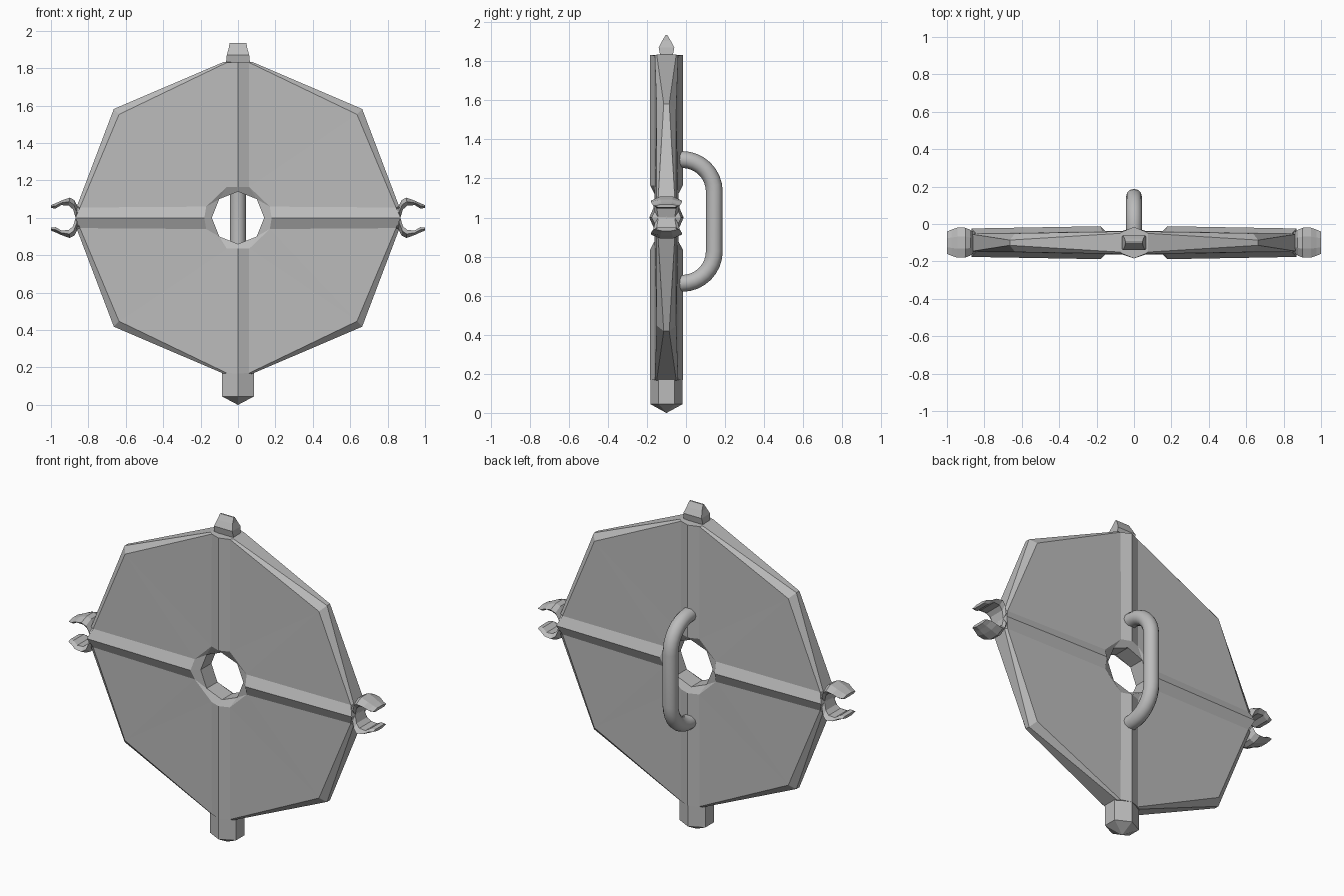
import bpy, bmesh, math
from mathutils import Vector

if "Cube" in bpy.data.objects:
    bpy.data.objects.remove(bpy.data.objects["Cube"])

CENTRE = (0, -0.1, 1)      # middle of the disc

grey = bpy.data.materials.new("plain grey")
grey.use_nodes = True
grey.diffuse_color = (0.5, 0.5, 0.5, 1)
grey.node_tree.nodes["Principled BSDF"].inputs["Base Color"].default_value = (0.5, 0.5, 0.5, 1)


def finish(bm, name, mirror=""):
    """Mirror the mesh about the disc's centre and make it an object."""
    for axis in mirror:
        bmesh.ops.mirror(bm, geom=bm.verts[:] + bm.edges[:] + bm.faces[:],
                         axis=axis, merge_dist=0.0005)
        bmesh.ops.remove_doubles(bm, verts=bm.verts[:], dist=0.0005)
    bmesh.ops.recalc_face_normals(bm, faces=bm.faces[:])
    mesh = bpy.data.meshes.new(name)
    bm.to_mesh(mesh)
    bm.free()
    mesh.materials.append(grey)
    ob = bpy.data.objects.new(name, mesh)
    ob.location = CENTRE
    bpy.context.collection.objects.link(ob)
    return ob


def loft(bm, rings):
    """Join equal rings of points and cap both ends."""
    rows = [[bm.verts.new(p) for p in ring] for ring in rings]
    n = len(rows[0])
    for a, b in zip(rows, rows[1:]):
        for i in range(n):
            j = (i + 1) % n
            bm.faces.new((a[i], a[j], b[j], b[i]))
    bm.faces.new(rows[0])
    bm.faces.new(rows[-1])


# Disc: one eighth as x, height and half depth, then mirrored three ways
points = {
    # hole edge
    "h0": (0.14, 0, 0.05), "h1": (0.1, 0.1, 0.05), "h2": (0, 0.14, 0.05),
    # collar
    "a0": (0.18, 0, 0.088), "a1": (0.17, 0.06, 0.062),
    "t1": (0.06, 0.165, 0.062), "t0": (0, 0.165, 0.084),
    # outer ends of the ribs and the corner of the plate
    "A0": (0.87, 0, 0.076), "A1": (0.845, 0.055, 0.05), "D": (0.636, 0.553, 0.05),
    "T1": (0.06, 0.83, 0.06), "T0": (0, 0.832, 0.084),
    # rim
    "OA": (0.862, 0.06, 0.045), "OD": (0.664, 0.582, 0.014), "OT": (0.075, 0.834, 0.05),
}
for key in ("h0", "h1", "h2", "A0", "T0", "OA", "OD", "OT"):
    x, z, d = points[key]
    points[key + "m"] = (x, z, 0)

bm = bmesh.new()
v = {k: bm.verts.new((x, -d, z)) for k, (x, z, d) in points.items()}
for face in (
    "h0 h1 h1m h0m", "h1 h2 h2m h1m",                       # hole wall
    "h0 a0 a1 h1", "h1 a1 t1", "h1 t1 t0 h2",               # collar chamfer
    "a0 A0 A1 a1", "t0 t1 T1 T0",                           # ribs
    "a1 A1 D", "a1 D t1", "t1 D T1",                        # plate panels
    "A1 OA OD D", "D OD OT T1",                             # rim bevel
    "OA OAm ODm OD", "OD ODm OTm OT",                       # rim wall
    "A0 A0m OAm OA A1", "T0 T1 OT OTm T0m",                 # rib ends
):
    bm.faces.new([v[k] for k in face.split()])
finish(bm, "disc", "XYZ")

# Side claws: outer point, inner point and half depth along one prong
prong = [
    ((0.83, 0.05), (0.83, 0.0), 0.06),
    ((0.858, 0.062), (0.868, 0.0), 0.06),
    ((0.875, 0.095), (0.882, 0.045), 0.07),
    ((0.90, 0.108), (0.905, 0.065), 0.08),
    ((0.945, 0.092), (0.945, 0.068), 0.08),
    ((0.975, 0.078), (0.975, 0.05), 0.07),
    ((1.0, 0.068), (1.0, 0.052), 0.06),
]
for side, name in ((1, "left_claw"), (-1, "right_claw")):
    bm = bmesh.new()
    rings = []
    for o, i, w in prong:
        outer, inner = Vector(o), Vector(i)
        profile = [(0, 0.4), (0.5, 1), (1, 0.7), (1, -0.7), (0.5, -1), (0, -0.4)]
        ring = []
        for t, k in profile:
            p = outer.lerp(inner, t)
            ring.append((side * p.x, k * w, p.y))
        rings.append(ring)
    loft(bm, rings)
    finish(bm, name, "Z")


def box_ring(hx, hy, z):
    return [(-hx, -hy, z), (hx, -hy, z), (hx, hy, z), (-hx, hy, z)]


# Top blade, narrowing to a thin edge
bm = bmesh.new()
loft(bm, [box_ring(0.065, 0.03, 0.82), box_ring(0.06, 0.04, 0.87),
          box_ring(0.05, 0.022, 0.905), box_ring(0.045, 0.004, 0.935)])
finish(bm, "top_blade")


# Bottom spike, a six-sided prism ending in a point
def hex_ring(k, z):
    shape = [(0, -0.083), (0.085, -0.04), (0.085, 0.04),
             (0, 0.083), (-0.085, 0.04), (-0.085, -0.04)]
    return [(x * k, y * k, z) for x, y in shape]


bm = bmesh.new()
loft(bm, [hex_ring(1, -0.82), hex_ring(1, -0.955), hex_ring(0.01, -1)])
finish(bm, "bottom_spike")

# Rear handle: round tube with two quarter bends
R = 0.165
path = [(-0.04, 1.297)]
for sign, start in ((1, 1.132), (-1, 0.828)):
    arc = [(-0.02 + R * math.sin(a), start + sign * R * math.cos(a))
           for a in [math.pi / 2 * i / 8 for i in range(9)]]
    path += arc if sign > 0 else arc[::-1]
path.append((-0.04, 0.663))
curve = bpy.data.curves.new("handle", "CURVE")
curve.dimensions = "3D"
curve.bevel_depth = 0.043
curve.bevel_resolution = 4
curve.use_fill_caps = True
spline = curve.splines.new("POLY")
spline.points.add(len(path) - 1)
for pt, (y, z) in zip(spline.points, path):
    pt.co = (0, y, z, 1)
curve.materials.append(grey)
handle = bpy.data.objects.new("handle", curve)
bpy.context.collection.objects.link(handle)
bpy.context.view_layer.objects.active = handle
handle.select_set(True)
bpy.ops.object.convert(target="MESH")
bpy.ops.object.shade_smooth_by_angle(angle=math.radians(40))
